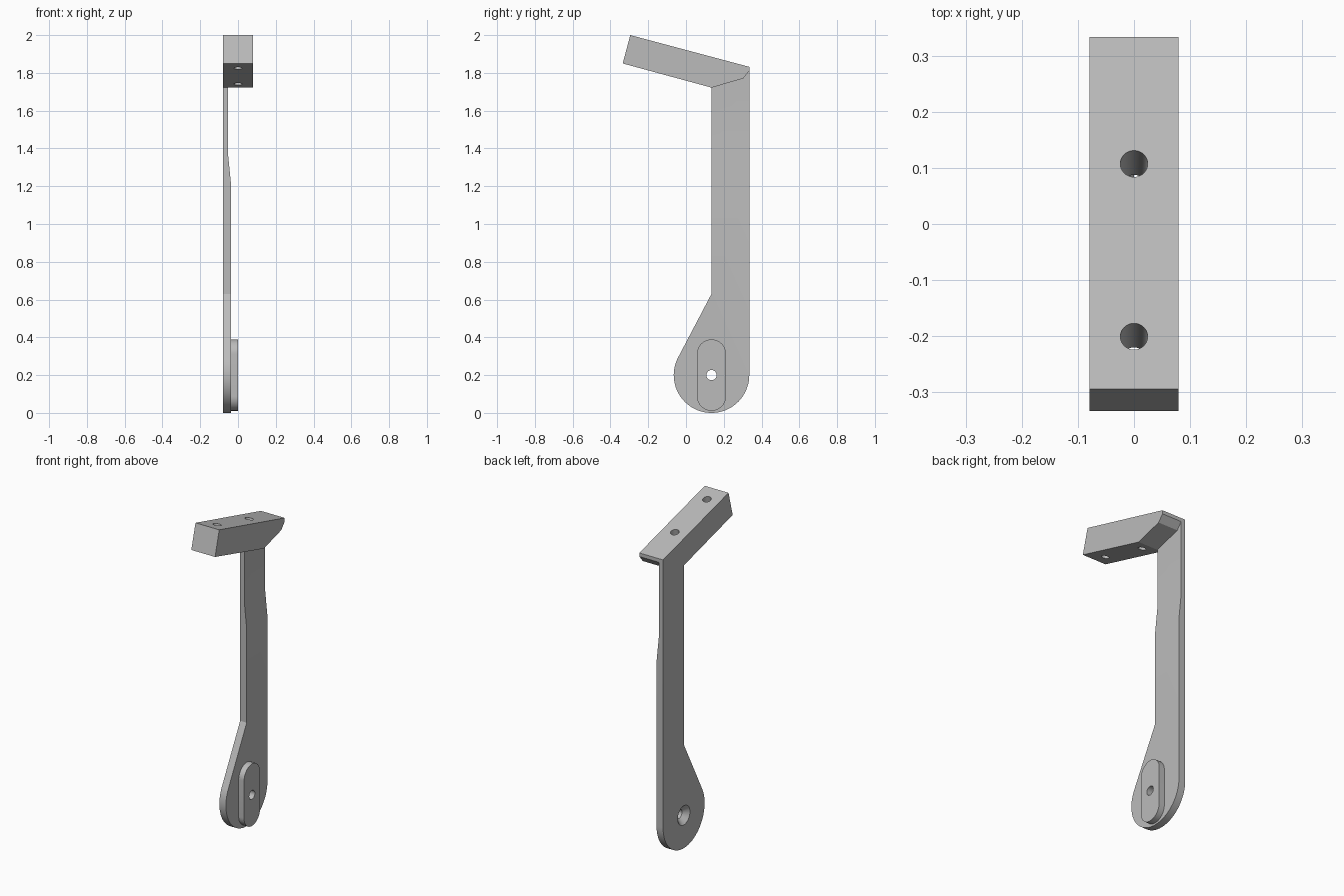
import bpy
import bmesh
from math import cos, sin, acos, pi, radians
from mathutils import Matrix, Vector

default = bpy.data.objects.get("Cube")
if default:
    bpy.data.objects.remove(default, do_unlink=True)

grey = bpy.data.materials.new("plain grey")
grey.use_nodes = True
COLOUR = (0.5, 0.5, 0.5, 1)
grey.diffuse_color = COLOUR
grey.node_tree.nodes["Principled BSDF"].inputs["Base Color"].default_value = COLOUR


def add_object(name, bm):
    bmesh.ops.recalc_face_normals(bm, faces=bm.faces)
    mesh = bpy.data.meshes.new(name)
    bm.to_mesh(mesh)
    bm.free()
    mesh.materials.append(grey)
    obj = bpy.data.objects.new(name, mesh)
    bpy.context.collection.objects.link(obj)
    return obj


def prism(name, points, start, end):
    """Extrude a 3D outline, given by points, from start to end offsets."""
    bm = bmesh.new()
    face = bm.faces.new([bm.verts.new(Vector(p) + Vector(start)) for p in points])
    out = bmesh.ops.extrude_face_region(bm, geom=[face])
    moved = [v for v in out["geom"] if isinstance(v, bmesh.types.BMVert)]
    bmesh.ops.translate(bm, verts=moved, vec=Vector(end) - Vector(start))
    return add_object(name, bm)


def side_prism(name, outline, x0, x1):
    return prism(name, [(0, y, z) for y, z in outline], (x0, 0, 0), (x1, 0, 0))


def arc(cy, cz, r, a0, a1, steps):
    angles = [a0 + (a1 - a0) * i / steps for i in range(steps + 1)]
    return [(cy + r * cos(a), cz + r * sin(a)) for a in angles]


def drill(name, centre, axis, r_start, r_end, depth):
    """Round cutter centred on a point, radius changing along its axis."""
    turn = Vector((0, 0, 1)).rotation_difference(Vector(axis)).to_matrix().to_4x4()
    bm = bmesh.new()
    bmesh.ops.create_cone(bm, cap_ends=True, segments=48, radius1=r_start,
                          radius2=r_end, depth=depth,
                          matrix=Matrix.Translation(centre) @ turn)
    return add_object(name, bm)


def combine(target, other, operation):
    mod = target.modifiers.new(operation.title(), "BOOLEAN")
    mod.operation, mod.solver, mod.object = operation, "EXACT", other
    bpy.context.view_layer.objects.active = target
    bpy.ops.object.modifier_apply(modifier=mod.name)
    bpy.data.objects.remove(other, do_unlink=True)


LEFT, INNER, THIN = -0.08, -0.036, -0.052
PIVOT_Y, PIVOT_Z, RADIUS = 0.135, 0.2, 0.2
BACK = PIVOT_Y + RADIUS
NECK_Z = 0.63

# Arm: round foot, tangent flank and straight upright
tangent = pi / 2 + acos(RADIUS / (NECK_Z - PIVOT_Z))
outline = arc(PIVOT_Y, PIVOT_Z, RADIUS, tangent, 2 * pi, 48)
outline += [(BACK, 1.82), (0.30, 1.79), (PIVOT_Y, 1.74), (PIVOT_Y, NECK_Z)]
bracket = side_prism("bracket_arm", outline, LEFT, INNER)

# Thinned upper part of the arm
taper = [(INNER, 1.2), (THIN, 1.36), (THIN, 1.95), (0.1, 1.95), (0.1, 1.2)]
combine(bracket, prism("taper_cutter", [(x, 0, z) for x, z in taper],
                       (0, -0.5, 0), (0, 0.5, 0)), "DIFFERENCE")

# Tilted mounting head
head = [(-0.335, 1.85), (-0.295, 2.0), (BACK, 1.832), (BACK, 1.81),
        (0.302, 1.77), (PIVOT_Y, 1.722)]
combine(bracket, side_prism("mounting_head", head, LEFT, -LEFT), "UNION")

# Raised oblong boss on the foot
SLOT_R, SLOT_H = 0.077, 0.112
slot = arc(PIVOT_Y, PIVOT_Z + SLOT_H, SLOT_R, 0, pi, 24)
slot += arc(PIVOT_Y, PIVOT_Z - SLOT_H, SLOT_R, pi, 2 * pi, 24)
combine(bracket, side_prism("foot_boss", slot, INNER - 0.005, 0), "UNION")

# Pivot hole with a countersink on the outer side
combine(bracket, drill("pivot_hole", (-0.04, PIVOT_Y, PIVOT_Z), (1, 0, 0),
                       0.027, 0.027, 0.2), "DIFFERENCE")
combine(bracket, drill("countersink", (LEFT + 0.015, PIVOT_Y, PIVOT_Z), (1, 0, 0),
                       0.061, 0.026, 0.035), "DIFFERENCE")

# Screw holes square to the tilted head
tilt = radians(15)
for y, z in ((0.087, 1.815), (-0.222, 1.898)):
    combine(bracket, drill("screw_hole", (0, y, z), (0, sin(tilt), cos(tilt)),
                           0.021, 0.025, 0.22), "DIFFERENCE")

# Smooth round walls, crisp edges
bpy.ops.object.select_all(action="DESELECT")
bracket.select_set(True)
bpy.context.view_layer.objects.active = bracket
bpy.ops.object.shade_smooth_by_angle(angle=radians(20))
